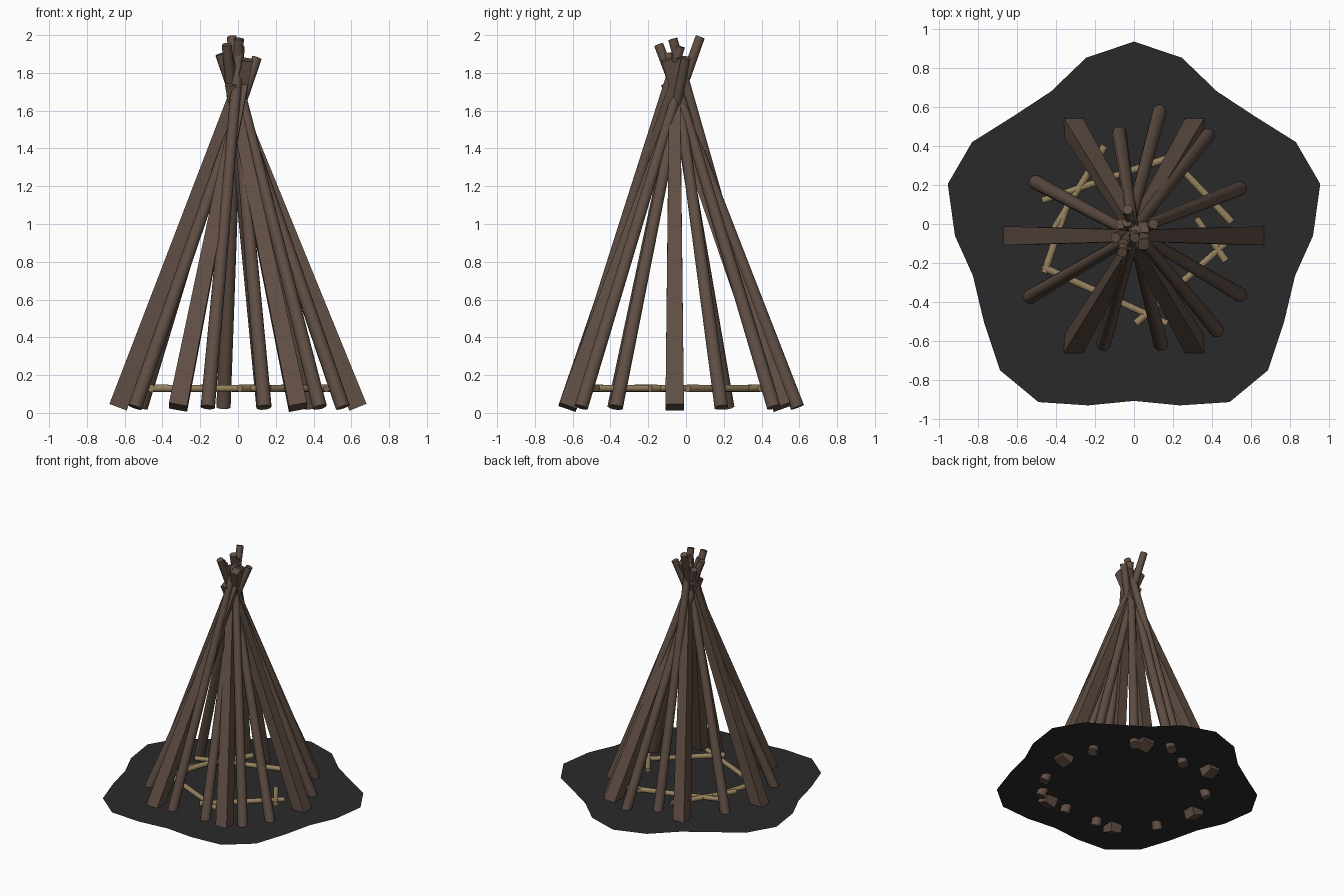
import bpy, bmesh, math
from mathutils import Matrix, Vector

cube = bpy.data.objects.get("Cube")
if cube:
    bpy.data.objects.remove(cube, do_unlink=True)


def material(name, color):
    m = bpy.data.materials.new(name)
    m.use_nodes = True
    m.diffuse_color = (*color, 1)
    bsdf = next(n for n in m.node_tree.nodes if n.type == 'BSDF_PRINCIPLED')
    bsdf.inputs["Base Color"].default_value = (*color, 1)
    bsdf.inputs["Roughness"].default_value = 0.9
    return m


BARK = material("dark brown wood", (0.117, 0.077, 0.058))
STRAW = material("pale tan wood", (0.30, 0.22, 0.11))
SOIL = material("charcoal ground", (0.0225, 0.0225, 0.0225))


def add_object(name, bm, mat):
    mesh = bpy.data.meshes.new(name)
    bm.to_mesh(mesh)
    bm.free()
    mesh.materials.append(mat)
    obj = bpy.data.objects.new(name, mesh)
    bpy.context.collection.objects.link(obj)
    return obj


def rod(name, start, end, r1, r2, mat, sides=10, side_axis=(1, 0, 0)):
    """Tapered rod between two points; four sides give a square beam."""
    a, b = Vector(start), Vector(end)
    z = (b - a).normalized()
    x = Vector(side_axis)
    x = (x - z * x.dot(z)).normalized()
    y = z.cross(x)
    frame = Matrix((x, y, z)).transposed().to_4x4()
    frame.translation = (a + b) / 2
    bm = bmesh.new()
    bmesh.ops.create_cone(bm, cap_ends=True, segments=sides, radius1=r1,
                          radius2=r2, depth=(b - a).length)
    bmesh.ops.rotate(bm, verts=bm.verts, matrix=Matrix.Rotation(math.pi / sides, 3, 'Z'))
    bm.transform(frame)
    if sides > 4:
        for f in bm.faces:
            f.smooth = len(f.verts) == 4
    return add_object(name, bm, mat)


# Flat ground patch, mirrored from one half outline; the feet poke through it
half = [(0, .935), (.245, .853), (.425, .68), (.615, .555), (.83, .42),
        (.955, .205), (.918, -.06), (.826, -.265), (.77, -.5),
        (.687, -.75), (.49, -.913), (.236, -.93), (0, -.907)]
outline = half + [(-x, y) for x, y in half[-2:0:-1]]
bm = bmesh.new()
face = bm.faces.new([bm.verts.new((x, y, .079)) for x, y in outline])
face.normal_update()
if face.normal.z < 0:
    face.normal_flip()
bmesh.ops.triangulate(bm, faces=[face])
add_object("ground_patch", bm, SOIL)

# Six square beams on a hexagon, crossing just past the centre
CY = -.06
for i in range(6):
    t = math.radians(60 * i)
    dx, dy = math.cos(t), math.sin(t)
    tip = (.05, CY - .05 * dy, 1.87) if dx < 0 else (-.04, CY - .05 * dy, 1.74)
    axis = (0, 1, 0) if abs(dy) < .1 else (1, 0, 0)
    rod(f"square_beam_{i + 1}", (.635 * dx, CY + .655 * dy, .03), tip,
        .069, .04, BARK, 4, axis)

# Round poles: foot x, y and tip x, y, z
poles = [(-.515, .22, .045, -.08, 1.84), (-.077, .475, .005, -.07, 1.98),
         (.135, .59, -.06, -.145, 1.95), (.385, .465, -.055, -.1, 1.9),
         (.555, .187, -.095, -.07, 1.9), (.555, -.37, -.07, 0, 1.85),
         (.433, -.555, -.035, .01, 1.88), (.14, -.627, -.033, .075, 1.99),
         (-.16, -.627, .01, -.03, 1.94), (-.545, -.38, .1, 0, 1.88)]
for i, (x, y, tx, ty, tz) in enumerate(poles):
    rod(f"round_pole_{i + 1}", (x, y, .03), (tx, ty, tz), .038, .026, BARK)

# Thin sticks laid in a rough ring inside the frame
sticks = [(-.47, -.22, .17, -.51), (.01, -.51, .48, -.09),
          (.47, -.19, .32, .03), (.5, .01, .17, .36),
          (.36, .4, -.47, .12), (-.15, .4, -.42, -.04),
          (-.46, -.25, -.33, .13)]
for i, (x1, y1, x2, y2) in enumerate(sticks):
    rod(f"ring_stick_{i + 1}", (x1, y1, .13), (x2, y2, .13),
        .021, .018, STRAW, 8, (0, 0, 1))
